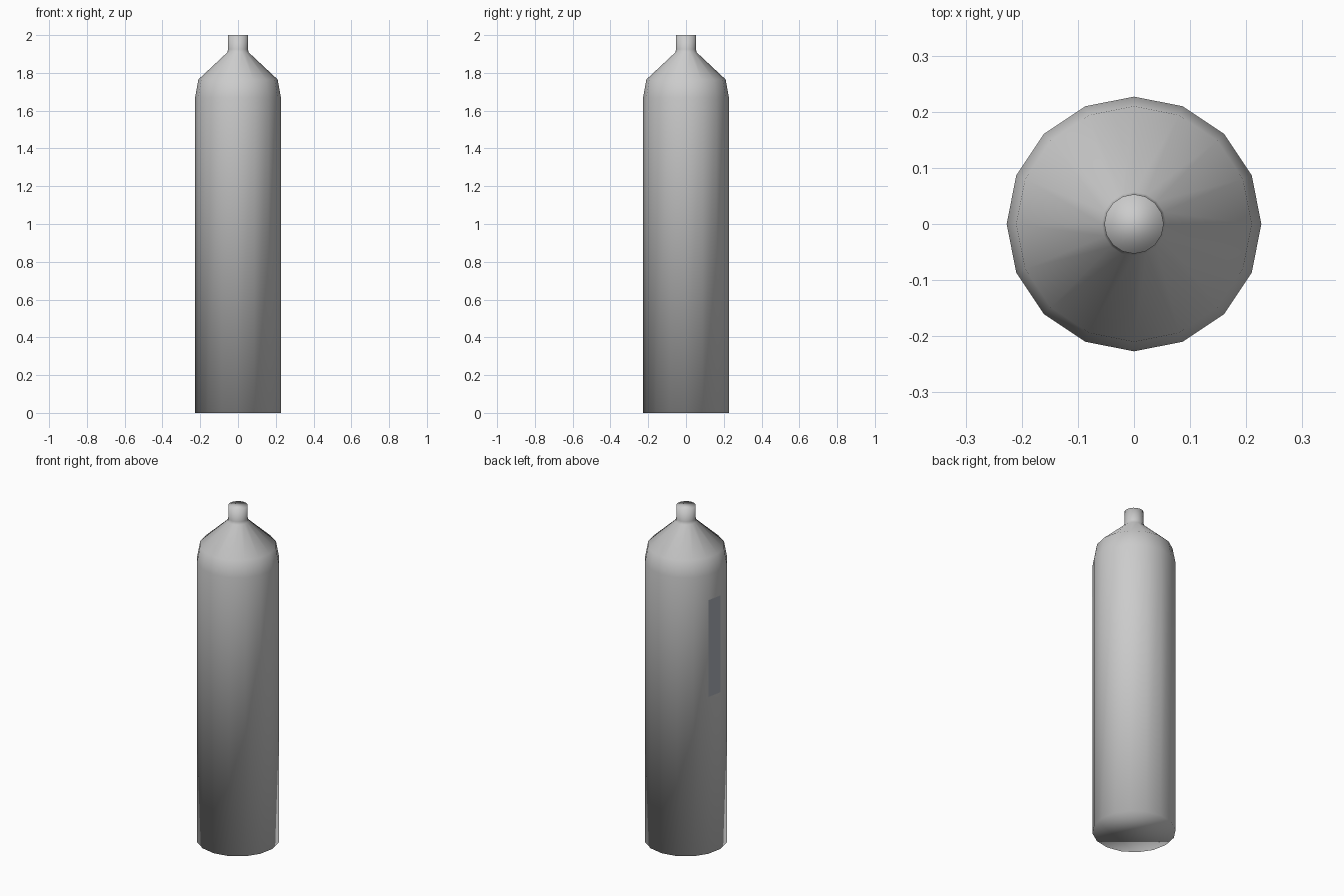
import bpy, bmesh
from math import cos, sin, pi

if "Cube" in bpy.data.objects:
    bpy.data.objects.remove(bpy.data.objects["Cube"])

SIDES = 16
RADIUS = 0.227


def ring_point(radius, index, z):
    a = 2 * pi * index / SIDES
    return (radius * cos(a), radius * sin(a), z)


def finish(name, bm, color=None):
    mesh = bpy.data.meshes.new(name)
    bm.to_mesh(mesh)
    bm.free()
    obj = bpy.data.objects.new(name, mesh)
    bpy.context.collection.objects.link(obj)
    if color:
        mat = bpy.data.materials.new(name + "_paint")
        mat.diffuse_color = color
        mat.use_nodes = True
        mat.node_tree.nodes["Principled BSDF"].inputs["Base Color"].default_value = mat.diffuse_color
        mesh.materials.append(mat)
    return obj


# Gas bottle: one lathed profile, closed at both ends, smooth all over
profile = [(RADIUS, 0), (RADIUS, 1.67), (0.21, 1.765),
           (0.057, 1.908), (0.053, 1.925), (0.053, 2.0)]
bm = bmesh.new()
rings = [[bm.verts.new(ring_point(r, i, z)) for i in range(SIDES)] for r, z in profile]
for low, high in zip(rings, rings[1:]):
    for i in range(SIDES):
        j = (i + 1) % SIDES
        bm.faces.new((low[i], low[j], high[j], high[i]))
bm.faces.new(rings[0][::-1])
bm.faces.new(rings[-1])
for f in bm.faces:
    f.smooth = True
finish("bottle_body", bm)

# Flat sticker covering one facet on the back left
bm = bmesh.new()
r = RADIUS + 0.001
bm.faces.new([bm.verts.new(ring_point(r, i, z))
              for i, z in ((7, 0.94), (8, 0.94), (8, 1.52), (7, 1.52))])
finish("sticker", bm, (0.42, 0.45, 0.5, 1))
